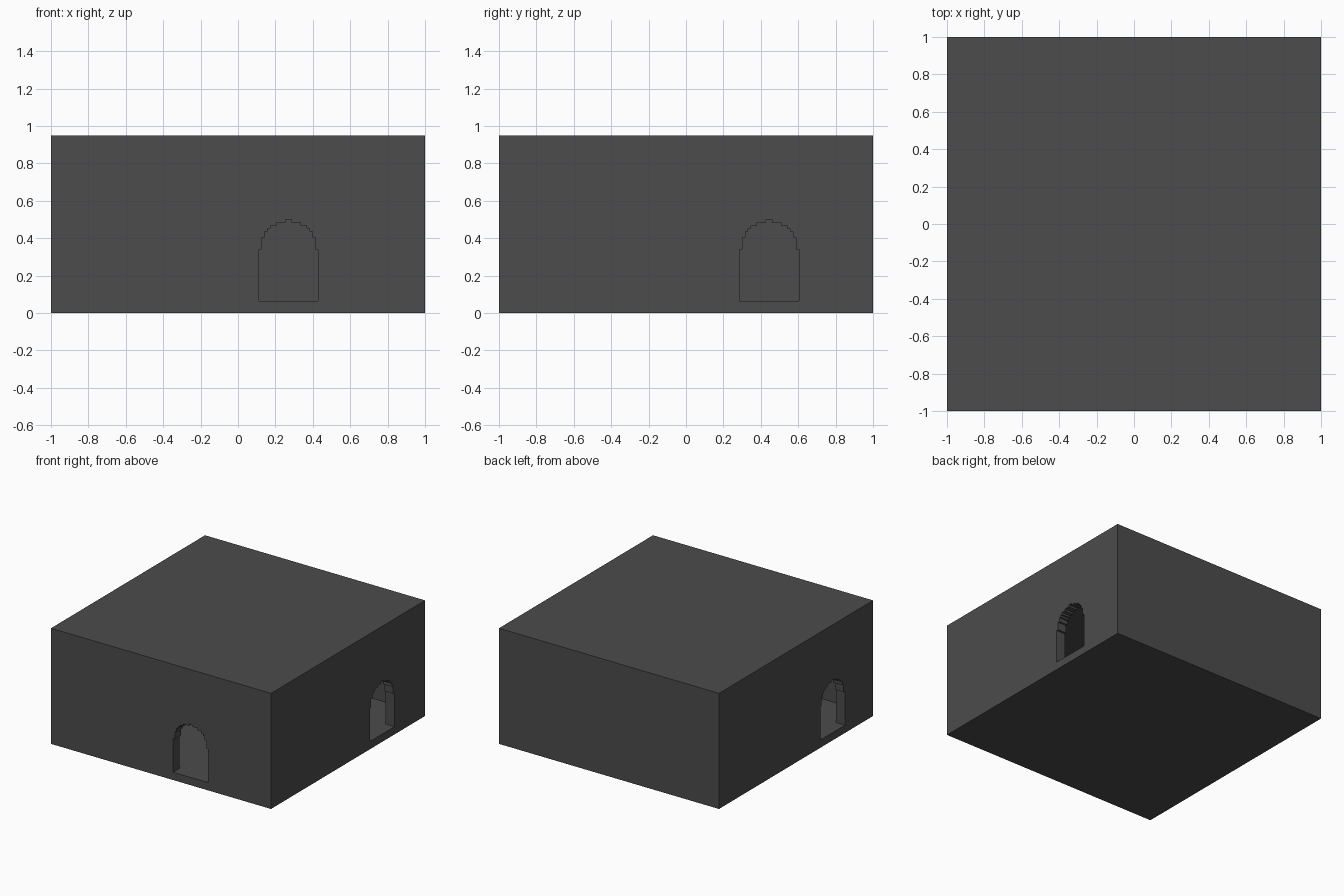
import bpy, bmesh, math
from mathutils import Matrix

if "Cube" in bpy.data.objects:
    bpy.data.objects.remove(bpy.data.objects["Cube"])

WALL, FLOOR, TOP = 0.08, 0.063, 0.95
STEP = 0.0159            # size of one arch step

stone = bpy.data.materials.new("dark_grey_stone")
stone.diffuse_color = (0.072, 0.072, 0.072, 1)
stone.use_nodes = True
stone.node_tree.nodes["Principled BSDF"].inputs["Base Color"].default_value = stone.diffuse_color


def make_object(name, bm):
    bmesh.ops.recalc_face_normals(bm, faces=bm.faces[:])
    me = bpy.data.meshes.new(name)
    bm.to_mesh(me)
    bm.free()
    me.materials.append(stone)
    ob = bpy.data.objects.new(name, me)
    bpy.context.collection.objects.link(ob)
    return ob


def box(name, half, z0, z1):
    bm = bmesh.new()
    bmesh.ops.create_cube(bm, size=1, matrix=Matrix.Translation((0, 0, (z0 + z1) / 2))
                          @ Matrix.Diagonal((2 * half, 2 * half, z1 - z0, 1)))
    return make_object(name, bm)


def arch_profile():
    """Stepped round arch, mirrored about its middle: straight jambs, then rows of a circle."""
    right, z = [(10 * STEP, FLOOR + 0.001)], 0.5 - 10 * STEP
    half = 10
    for row in range(1, 11):
        new = max(1, int(math.sqrt(100 - row * row)))
        if new != half:
            right += [(half * STEP, z), (new * STEP, z)]
            half = new
        z += STEP
    right.append((half * STEP, z))
    return right + [(-x, z) for x, z in reversed(right)]


def door_cutter(name, offset, angle):
    """Arch prism through the front wall, moved sideways and turned to face another side."""
    bm = bmesh.new()
    face = bm.faces.new([bm.verts.new((x + offset, -1.1, z)) for x, z in arch_profile()])
    ext = bmesh.ops.extrude_face_region(bm, geom=[face])
    moved = [g for g in ext["geom"] if isinstance(g, bmesh.types.BMVert)]
    bmesh.ops.translate(bm, verts=moved, vec=(0, 0.3, 0))
    bm.transform(Matrix.Rotation(angle, 4, 'Z'))
    return make_object(name, bm)


# Hollow room block with three arched doorways
room = box("stone_room", 1.0, 0, TOP)
cutters = [
    box("room_hollow", 1.0 - WALL, FLOOR, TOP - FLOOR),
    door_cutter("front_doorway", 0.27, 0),
    door_cutter("right_doorway", 0.444, math.pi / 2),
    door_cutter("left_doorway", 0.476, -math.pi / 2),
]
bpy.context.view_layer.objects.active = room
for c in cutters:
    c.hide_render = True
    mod = room.modifiers.new(c.name, 'BOOLEAN')
    mod.operation, mod.solver, mod.object = 'DIFFERENCE', 'EXACT', c
    bpy.ops.object.modifier_apply(modifier=mod.name)
for c in cutters:
    bpy.data.objects.remove(c)
